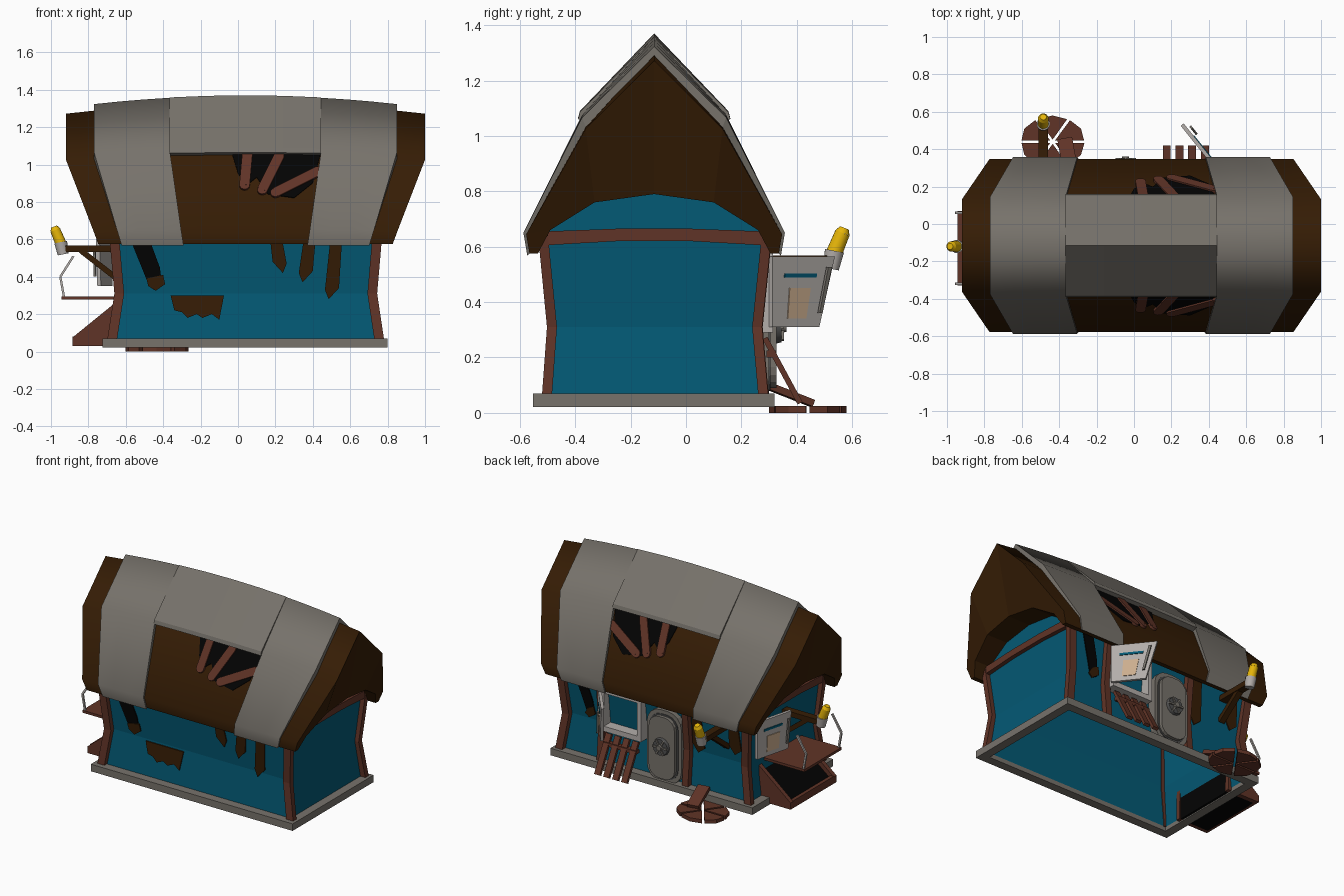
import bpy, bmesh, math, random
from mathutils import Vector as V

if "Cube" in bpy.data.objects:
    bpy.data.objects.remove(bpy.data.objects["Cube"])
random.seed(3)

def mat(name, r, g, b):
    m = bpy.data.materials.new(name)
    m.diffuse_color = (r, g, b, 1)
    m.use_nodes = True
    m.node_tree.nodes["Principled BSDF"].inputs["Base Color"].default_value = m.diffuse_color
    return m

GREY = mat("grey stone", .185, .17, .148)
BROWN = mat("dark brown wood", .036, .012, .0015)
RED = mat("red brown wood", .118, .034, .02)
TEAL = mat("teal wall", .001, .1, .176)
BLACK = mat("black hole", .001, .001, .001)
YELLOW = mat("yellow lamp", .85, .5, .003)
LIGHT = mat("light panel", .45, .42, .4)
BEIGE = mat("beige paint", .6, .42, .27)
DARK = mat("dark metal", .08, .08, .08)

def mesh(name, verts, faces, m, smooth=()):
    me = bpy.data.meshes.new(name)
    me.from_pydata([tuple(v) for v in verts], [], faces)
    for i in smooth:
        me.polygons[i].use_smooth = True
    bm = bmesh.new(); bm.from_mesh(me)
    bmesh.ops.recalc_face_normals(bm, faces=bm.faces)
    for f in bm.faces:
        f_smooth = f.smooth
        for e in f.edges:                           # keep outlines of smooth areas sharp
            if any(g.smooth != f_smooth for g in e.link_faces):
                e.smooth = False
    bm.to_mesh(me); bm.free()
    me.materials.append(m)
    o = bpy.data.objects.new(name, me)
    bpy.context.collection.objects.link(o)
    return o

def prism(name, pts, off, m):
    """Polygon in space pushed along a vector."""
    n, off = len(pts), V(off)
    vs = [V(p) for p in pts] + [V(p) + off for p in pts]
    fs = [list(range(n)), list(range(n, 2 * n))]
    fs += [[i, (i + 1) % n, n + (i + 1) % n, n + i] for i in range(n)]
    return mesh(name, vs, fs, m)

def box(name, lo, hi, m):
    (a, b, c), (d, e, f) = lo, hi
    return prism(name, [(a, b, c), (d, b, c), (d, e, c), (a, e, c)], (0, 0, f - c), m)

def beam(name, p, q, w, t, m, up=(0, 0, 1)):
    """Bar from p to q; t is measured along up, w across it."""
    p, q = V(p), V(q)
    d = (q - p).normalized()
    s = d.cross(V(up)).normalized()
    u = s.cross(d) * t / 2
    s = s * w / 2
    return prism(name, [p + s + u, p - s + u, p - s - u, p + s - u], q - p, m)

def cyl(name, p, q, r1, r2, n, m):
    p, q = V(p), V(q)
    a = (q - p).normalized().orthogonal().normalized()
    b = (q - p).normalized().cross(a)
    ang = [2 * math.pi * i / n for i in range(n)]
    vs = [c + r * (a * math.cos(t) + b * math.sin(t)) for c, r in ((p, r1), (q, r2)) for t in ang]
    fs = [list(range(n)), list(range(n, 2 * n))]
    fs += [[i, (i + 1) % n, n + (i + 1) % n, n + i] for i in range(n)]
    return mesh(name, vs, fs, m, range(2, n + 2))

def bent_post(name, path, w, d, m):
    vs = [(x + i * w / 2, y + j * d / 2, z) for x, y, z in path
          for i, j in ((-1, -1), (1, -1), (1, 1), (-1, 1))]
    fs = [[0, 1, 2, 3], list(range(len(vs) - 4, len(vs)))]
    for k in range(len(path) - 1):
        fs += [[4*k + i, 4*k + (i+1) % 4, 4*k + 4 + (i+1) % 4, 4*k + 4 + i] for i in range(4)]
    return mesh(name, vs, fs, m)

# ---------- roof ----------
CX, CY = .04, -.115
def roof_pt(s, dy, z, d):
    f = 1 - .18 * max(0, 1.045 - z) / .47          # ends lean in towards the eaves
    return (CX + s * f, CY + dy, z - d * .045 * (s / .81) ** 2)

def both(half):                                     # mirror a half profile over the ridge
    return half + [(-y, z, d) for y, z, d in half[-2::-1]]

def loft(name, outer, inner, ss, m, smooth=False):
    o, i = both(outer), both(inner)
    ring = o + i[::-1]
    n, k = len(ring), len(o)
    vs = [roof_pt(s, *p) for s in ss for p in ring]
    fs = [[a*n + j, a*n + (j+1) % n, (a+1)*n + (j+1) % n, (a+1)*n + j]
          for a in range(len(ss) - 1) for j in range(n)]
    soft = [f for f in range(len(fs)) if smooth and f % n < k - 1]
    for base in (0, (len(ss) - 1) * n):
        fs += [[base + j, base + j + 1, base + n - 2 - j, base + n - 1 - j] for j in range(k - 1)]
    return mesh(name, vs, fs, m, soft)

wood = [(.45, .575, 0), (.462, .645, 0), (.247, 1.045, .3), (0, 1.335, 1)]
arch = [(.42, .575, 0), (.375, .66, 0), (.215, .76, 0), (0, .79, 0)]
tile = [(.458, .568, 0), (.472, .65, 0), (.26, 1.08, .3), (0, 1.368, 1)]
loft("roof_wood", wood, arch, [-.96, -.6, -.2, .2, .6, .96], BROWN, True)
for sg, side in ((-1, "left"), (1, "right")):
    loft("roof_tiles_" + side, tile, wood, [sg * s for s in (.405, .54, .675, .81)], GREY, True)
loft("roof_ridge_tiles", [(.275, 1.064, .3), (.268, 1.09, .3), (0, 1.37, 1)],
     [(.24, 1.05, .3), (.23, 1.06, .3), (0, 1.33, 1)], [-.405, -.2, 0, .2, .405], GREY)

# holes with boards on both roof slopes
def slope(sg, x, z, off):
    return V((x, CY + sg * (.247 + (1.045 - z) * .5375 + off * .88), z + off * .47))
HOLE = [(-.03, 1.05), (0, .95), (.05, .89), (.1, .93), (.16, .84), (.3, .82), (.4, .9), (.44, 1.05)]
BOARDS = [((.035, .885), (.05, 1.05)), ((.13, .86), (.22, 1.04)), ((.2, .845), (.43, .96))]
for sg in (-1, 1):
    nrm = V((0, sg * .88, .47))
    prism("roof_hole", [slope(sg, x, z, .001) for x, z in HOLE], nrm * .006, BLACK)
    for a, b in BOARDS:
        beam("roof_board", slope(sg, *a, .008), slope(sg, *b, .008), .055, .016, RED, nrm)
        for c in (a, b):                            # rounded board ends
            p = slope(sg, *c, 0)
            cyl("roof_board_end", p, p + nrm * .0155, .0275, .0275, 10, RED)

# ---------- walls ----------
LV = [(.05, -.665, .745, -.49, .262), (.31, -.635, .715, -.47, .24), (.66, -.66, .742, -.505, .28)]
vs = [(x, y, z) for z, x0, x1, y0, y1 in LV for x, y in ((x0, y0), (x1, y0), (x1, y1), (x0, y1))]
fs = [[4*k + i, 4*k + (i+1) % 4, 4*k + 4 + (i+1) % 4, 4*k + 4 + i] for k in (0, 1) for i in range(4)]
vs += [(x, CY + y, z) for x in (.742, -.66) for y, z in ((.24, .8), (-.24, .8))]
fs += [[9, 10, 12, 13], [11, 8, 15, 14]]
mesh("walls", vs, fs, TEAL)

def wall_y(z, col):
    a, b = (LV[0], LV[1]) if z < .31 else (LV[1], LV[2])
    t = (z - a[0]) / (b[0] - a[0])
    return a[col] + t * (b[col] - a[col])

# corner posts, middle posts and side beams
YS = {"front": (-.503, -.484, -.52), "back": (.28, .257, .295)}
XS = {"left": (-.675, -.635, -.668), "right": (.757, .718, .75)}
for yn, ys in YS.items():
    for xn, xs in XS.items():
        bent_post(f"post_{yn}_{xn}", list(zip(xs, ys, (.05, .31, .68))), .052, .036, RED)
for x in (.445, -.2):
    bent_post("post_back_middle", [(x, y, z) for y, z in zip(YS["back"], (.05, .31, .68))], .045, .04, RED)
BOW = [(-.51, .605), (-.25, .62), (.02, .62), (.28, .605), (.28, .655), (.02, .665), (-.25, .665), (-.51, .655)]
for x in (-.665, .747):
    prism("side_beam", [(x - .02, y, z) for y, z in BOW], (.04, 0, 0), RED)

# base frame, open in the middle
for y in (-.553, .26):
    box("base_long", (-.725, y, .022), (.8, y + .06, .07), GREY)
for x in (-.725, .74):
    box("base_short", (x, -.493, .022), (x + .06, .26, .07), GREY)

# ---------- damaged wood on the walls ----------
def scrap(name, pts, col, m, off=.004):
    sg = -1 if col == 3 else 1
    prism(name, [(x, wall_y(z, col) + sg * off, z) for x, z in pts], (0, sg * .008, 0), m)
TEAR = [(0, .66), (.08, .66), (.14, .45), (.15, .35), (.115, .33), (.09, .37)]
scrap("front_patch", [(-.36, .3), (-.075, .3), (-.1, .17), (-.14, .2), (-.19, .18), (-.22, .2), (-.27, .18), (-.3, .21), (-.34, .22)], 3, BROWN)
scrap("front_tear", [(-.6 + x * 1.3, z) for x, z in TEAR], 3, BLACK)
scrap("front_tear_end", [(-.49, .39), (-.4, .41), (-.39, .36), (-.44, .325), (-.48, .35)], 3, BROWN, .01)
for x, b, k in ((.165, .42, 1), (.42, .37, -1), (.56, .28, -1)):
    scrap("front_splinter", [(x, .66), (x + k * .02, b + .06), (x + k * .075, b), (x + k * .095, b + .05), (x + k * .06, .66)], 3, BROWN)
scrap("back_tear", [(.66 - x, z) for x, z in TEAR], 4, BLACK)
scrap("back_tear_end", [(.555, .39), (.51, .41), (.5, .36), (.55, .325), (.58, .35)], 4, BROWN, .01)
for x, b in ((-.3, .3), (-.58, .36)):
    scrap("back_splinter", [(x, .66), (x - .02, b + .04), (x + .03, b), (x + .07, b + .06), (x + .06, .66)], 4, BROWN)

# ---------- back window with its open shutter ----------
for lo, hi in (((.12, .31), (.15, .57)), ((.4, .31), (.43, .57)), ((.12, .29), (.43, .325)), ((.12, .55), (.43, .58))):
    box("window_frame", (lo[0], .235, lo[1]), (hi[0], .315, hi[1]), LIGHT)
def shutter(name, a, b, z0, z1, off, skew):
    """Swung-open panel between two plan points, painted on its outer face."""
    a, b = V((*a, 0)), V((*b, 0))
    n = V((off[0], off[1], 0)).normalized()
    def part(nm, u0, u1, v0, v1, d, t, m):
        q = [a.lerp(b, u * (1 - skew * (1 - v))) + V((0, 0, z0 + (z1 - z0) * v)) + n * d
             for u, v in ((u0, v0), (u1, v0), (u1, v1), (u0, v1))]
        prism(nm, q, n * t, m)
    part(name, 0, 1, 0, 1, 0, .02, LIGHT)
    part(name + "_paint", .3, .68, .12, .55, .02, .004, BEIGE)
    part(name + "_stripe", .2, .75, .7, .76, .02, .004, TEAL)
    part(name + "_handle", .86, .92, .2, .85, .032, .012, GREY)
shutter("shutter", (.43, .30), (.25, .525), .31, .565, (.77, .63), .25)
shutter("side_shutter", (-.67, .21), (-.74, -.06), .35, .6, (-.97, .25), .1)

# leaning slats below the window
for i in range(4):
    x = .175 + i * .068
    beam("slat", (x, .285, .27), (x, .412, .035), .042, .02, RED, (0, 1, 0))
box("slat_rail", (.15, .29, .2), (.4, .325, .225), RED)

# ---------- rounded hatch door ----------
def rounded(name, w, h, r, y, t, m, cx=-.045, cz=.3):
    pts = []
    for k, (sx, sz) in enumerate(((1, 1), (-1, 1), (-1, -1), (1, -1))):
        for j in range(5):
            a = math.pi / 2 * (k + j / 4)
            pts.append((cx + sx * (w / 2 - r) + r * math.cos(a), y, cz + sz * (h / 2 - r) + r * math.sin(a)))
    prism(name, pts, (0, t, 0), m)
rounded("door_frame", .26, .49, .1, .235, .065, GREY)
rounded("door_groove", .215, .44, .085, .297, .008, DARK)
rounded("door_panel", .195, .42, .075, .297, .03, GREY)
cyl("door_wheel", (-.045, .32, .31), (-.045, .345, .31), .062, .055, 14, DARK)
cyl("door_hub", (-.045, .34, .31), (-.045, .362, .31), .022, .018, 10, GREY)
for k in range(3):
    a = math.pi * k / 3
    d = V((math.cos(a), 0, math.sin(a))) * .055
    beam("door_spoke", V((-.045, .347, .31)) - d, V((-.045, .347, .31)) + d, .012, .012, GREY, (0, 1, 0))

# ---------- broken round step on the ground, one piece leaning on the wall ----------
for i in range(6):
    a0, a1 = math.pi * i / 3 + .05, math.pi * (i + 1) / 3 - .05
    am = (a0 + a1) / 2
    ring = [(.08, am), (random.uniform(.95, 1), a0), (1, am), (random.uniform(.95, 1), a1)]
    prism("step_piece", [(-.435 + .175 * q * math.cos(t), .44 + .14 * q * math.sin(t), 0) for q, t in ring], (0, 0, .025), RED)
beam("leaning_step_piece", (-.34, .29, .1), (-.37, .455, .035), .08, .025, RED)

# ---------- lanterns on brackets ----------
def lantern(name, origin, out):
    o, out = V(origin), V(out)
    P = lambda d, z: o + out * d + V((0, 0, z))
    beam(name + "_arm", P(-.03, .55), P(.25, .55), .05, .035, BROWN)
    beam(name + "_brace", P(-.03, .4), P(.15, .54), .04, .03, BROWN)
    cyl(name + "_collar", P(.245, .52), P(.258, .585), .03, .036, 12, LIGHT)
    cyl(name + "_light", P(.258, .58), P(.287, .65), .03, .028, 12, YELLOW)
    cyl(name + "_tip", P(.287, .65), P(.294, .668), .028, .017, 12, YELLOW)
lantern("back_lantern", (-.485, .278, 0), (0, 1, 0))
lantern("side_lantern", (-.69, -.12, 0), (-1, 0, 0))

# ---------- left side: shelf and slanted bin ----------
box("shelf", (-.945, -.33, .278), (-.64, .07, .295), RED)
for y in (-.32, .06):
    beam("shelf_chain_low", (-.93, y, .29), (-.95, y, .4), .012, .012, LIGHT, (0, 1, 0))
    beam("shelf_chain_high", (-.95, y, .4), (-.88, y, .51), .012, .012, LIGHT, (0, 1, 0))
for y in (-.36, .105):
    prism("bin_side", [(-.885, y, .03), (-.885, y, .075), (-.645, y, .27), (-.64, y, .03)], (0, .03, 0), RED)
prism("bin_inside", [(-.87, -.335, .03), (-.87, -.335, .05), (-.65, -.335, .225), (-.65, -.335, .03)], (0, .445, 0), BLACK)
box("bin_lip", (-.885, -.335, .03), (-.86, .11, .08), RED)
